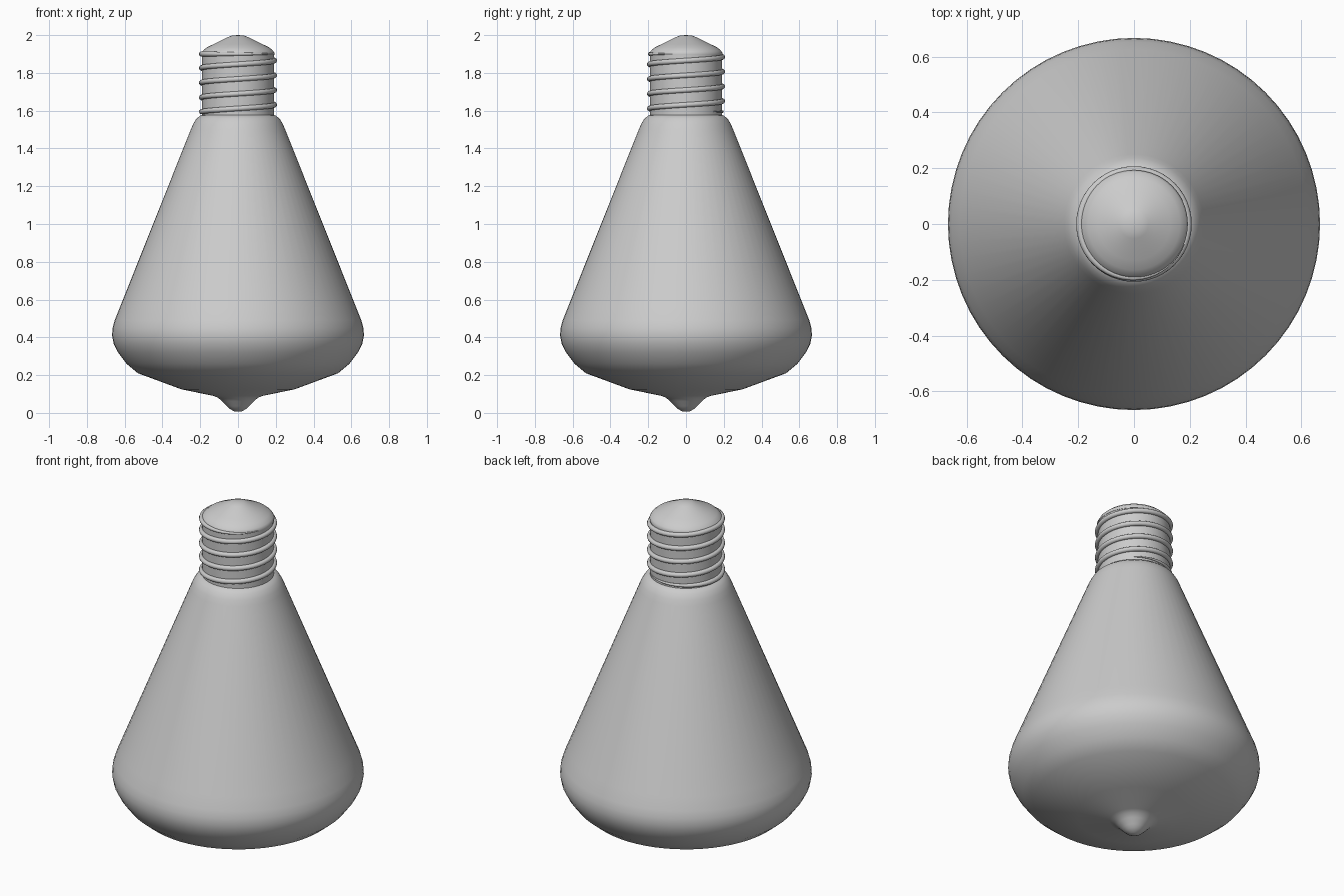
import bpy, bmesh, math

cube = bpy.data.objects.get("Cube")
if cube:
    bpy.data.objects.remove(cube, do_unlink=True)

grey = bpy.data.materials.new("plain grey")
grey.use_nodes = True
colour = (0.6, 0.6, 0.6, 1)
grey.diffuse_color = colour
grey.node_tree.nodes["Principled BSDF"].inputs["Base Color"].default_value = colour


def finish(name, bm, angle):
    bmesh.ops.recalc_face_normals(bm, faces=bm.faces)
    mesh = bpy.data.meshes.new(name)
    bm.to_mesh(mesh)
    bm.free()
    mesh.materials.append(grey)
    obj = bpy.data.objects.new(name, mesh)
    bpy.context.collection.objects.link(obj)
    bpy.ops.object.select_all(action="DESELECT")
    obj.select_set(True)
    bpy.context.view_layer.objects.active = obj
    bpy.ops.object.shade_smooth_by_angle(angle=math.radians(angle))
    return obj


def lathe(name, profile, angle=50, steps=64):
    """Spin a (radius, height) profile around the z axis."""
    bm = bmesh.new()
    verts = [bm.verts.new((r, 0, z)) for r, z in profile]
    edges = [bm.edges.new(pair) for pair in zip(verts, verts[1:])]
    bmesh.ops.spin(bm, geom=verts + edges, cent=(0, 0, 0), axis=(0, 0, 1),
                   angle=math.tau, steps=steps, use_duplicate=False)
    bmesh.ops.remove_doubles(bm, verts=bm.verts, dist=0.0005)
    return finish(name, bm, angle)


def thread(name, radius, wire, pitch, low, high, sides=10, per_turn=48):
    """Sweep a round ridge along a helix that flattens out at both ends."""
    bm = bmesh.new()
    z_at_zero = 1.865
    start = (low - z_at_zero) / pitch - 0.4
    end = 0.94
    count = int((end - start) * per_turn)
    rings = []
    for i in range(count + 1):
        turn = start + (end - start) * i / count
        z = min(max(z_at_zero + pitch * turn, low), high)
        fade = min(1, i / 16, (count - i) / 16)
        w = wire * (0.2 + 0.8 * fade)
        a = turn * math.tau
        ring = []
        for k in range(sides):
            b = k * math.tau / sides
            r = radius + w * math.cos(b)
            ring.append(bm.verts.new((r * math.cos(a), r * math.sin(a), z + w * math.sin(b))))
        rings.append(ring)
    for one, two in zip(rings, rings[1:]):
        for k in range(sides):
            n = (k + 1) % sides
            bm.faces.new((one[k], one[n], two[n], two[k]))
    bm.faces.new(rings[0])
    bm.faces.new(rings[-1])
    return finish(name, bm, 60)


# Glass envelope with the sealed tip underneath
lathe("glass_bulb", [
    (0, 0.006), (0.02, 0.008), (0.045, 0.022), (0.06, 0.036), (0.085, 0.062),
    (0.105, 0.08), (0.13, 0.09), (0.3, 0.125), (0.53, 0.21), (0.59, 0.26),
    (0.635, 0.32), (0.658, 0.365), (0.667, 0.41), (0.664, 0.45),
    (0.653, 0.49), (0.625, 0.56), (0.25, 1.5), (0.237, 1.53), (0.22, 1.558),
    (0.2, 1.574), (0.18, 1.58)])

# Screw base
lathe("base_sleeve", [(0, 1.57), (0.19, 1.57), (0.19, 1.9), (0, 1.9)])
thread("screw_thread", 0.193, 0.014, 0.078, 1.595, 1.9)

# Contact cap
lathe("contact_cap", [
    (0, 1.895), (0.192, 1.895), (0.193, 1.905), (0.186, 1.917), (0.165, 1.935),
    (0.13, 1.952), (0.052, 1.99), (0.03, 1.998), (0, 2)])
